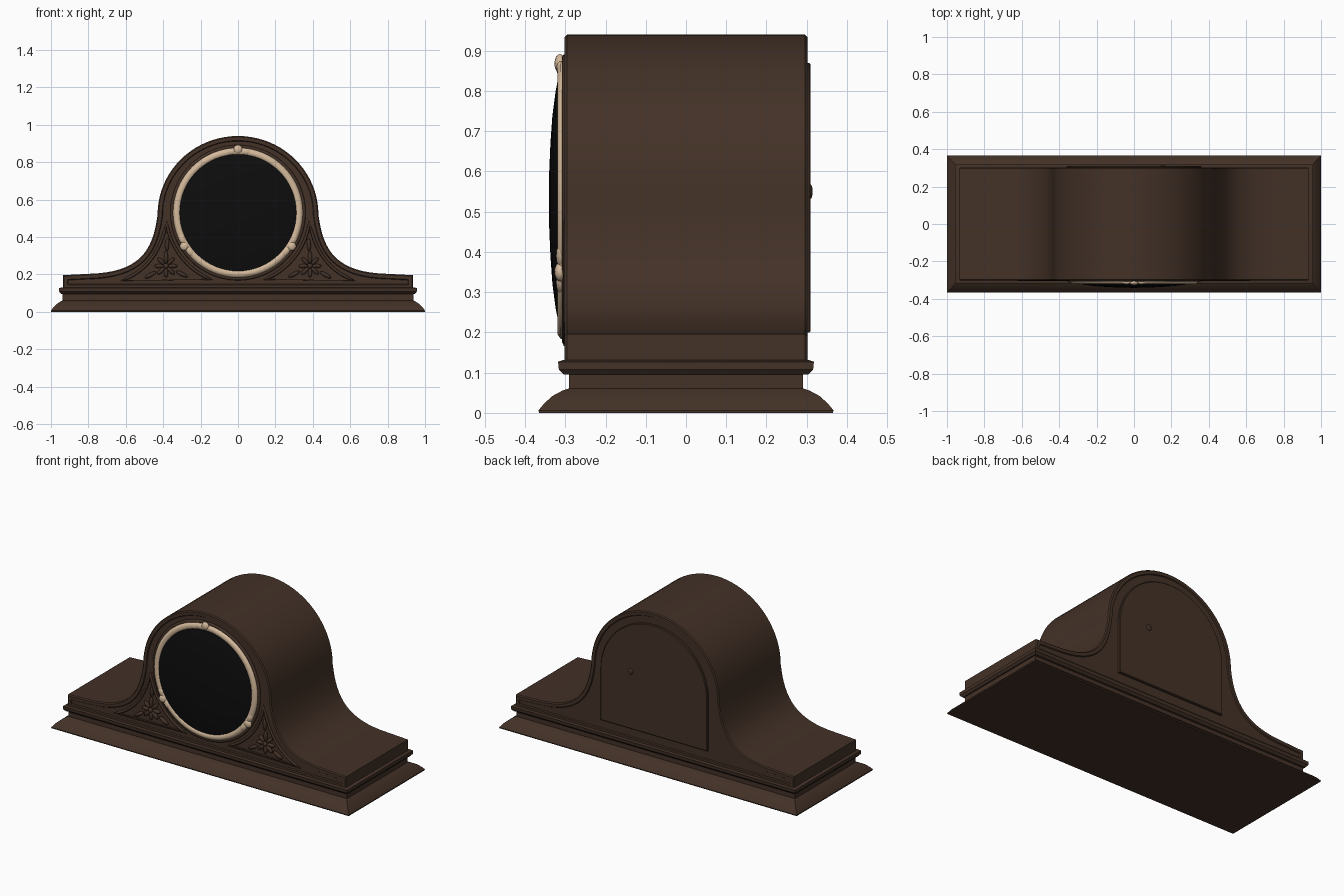
import bpy, bmesh, math
from mathutils import Vector

if "Cube" in bpy.data.objects:
    bpy.data.objects.remove(bpy.data.objects["Cube"])


def material(name, rgb):
    m = bpy.data.materials.new(name)
    m.diffuse_color = (*rgb, 1)
    m.use_nodes = True
    m.node_tree.nodes["Principled BSDF"].inputs["Base Color"].default_value = m.diffuse_color
    return m


WOOD = material("dark walnut", (0.056, 0.031, 0.020))
CREAM = material("cream brass", (0.66, 0.49, 0.33))
BLACK = material("black glass", (0.004, 0.004, 0.004))


def finish(bm, name, mat, angle=35):
    bmesh.ops.recalc_face_normals(bm, faces=bm.faces)
    me = bpy.data.meshes.new(name)
    bm.to_mesh(me)
    bm.free()
    ob = bpy.data.objects.new(name, me)
    bpy.context.collection.objects.link(ob)
    me.materials.append(mat)
    smooth(ob, angle)
    return ob


def smooth(ob, angle=35):
    bpy.ops.object.select_all(action='DESELECT')
    ob.select_set(True)
    bpy.context.view_layer.objects.active = ob
    bpy.ops.object.shade_smooth_by_angle(angle=math.radians(angle))


def prism(name, outline, y0, y1, mat, insets=()):
    """Extrude an (x, z) outline along y, then step both end faces inward."""
    bm = bmesh.new()
    front = [bm.verts.new((x, y0, z)) for x, z in outline]
    back = [bm.verts.new((x, y1, z)) for x, z in outline]
    n = len(outline)
    caps = [bm.faces.new(front), bm.faces.new(back)]
    for i in range(n):
        j = (i + 1) % n
        bm.faces.new((front[i], front[j], back[j], back[i]))
    bmesh.ops.recalc_face_normals(bm, faces=bm.faces)
    for cap in caps:
        for thickness, depth in insets:
            bmesh.ops.inset_region(bm, faces=[cap], thickness=thickness,
                                   depth=depth, use_even_offset=True)
    return finish(bm, name, mat)


def loft_rings(name, rings, mat, angle=35):
    """Skin a stack of closed rings and cap both ends."""
    bm = bmesh.new()
    loops = [[bm.verts.new(p) for p in ring] for ring in rings]
    n = len(loops[0])
    for a, b in zip(loops, loops[1:]):
        for i in range(n):
            j = (i + 1) % n
            bm.faces.new((a[i], a[j], b[j], b[i]))
    bm.faces.new(loops[0])
    bm.faces.new(loops[-1])
    return finish(bm, name, mat, angle)


def torus(name, major, minor, squash, y, mat):
    rings = []
    bm = bmesh.new()
    for i in range(64):
        a = math.tau * i / 64
        ring = []
        for k in range(10):
            b = math.tau * k / 10
            r = major + minor * math.cos(b)
            ring.append(bm.verts.new((r * math.cos(a), y + minor * squash * math.sin(b),
                                      DIAL_Z + r * math.sin(a))))
        rings.append(ring)
    for i in range(64):
        a, b = rings[i], rings[(i + 1) % 64]
        for k in range(10):
            m = (k + 1) % 10
            bm.faces.new((a[k], a[m], b[m], b[k]))
    return finish(bm, name, mat, 60)


def bead(name, x, y, z, size, mat, turn=0.0):
    """Ellipsoid with half sizes (along, depth, across), turned in the front plane."""
    bm = bmesh.new()
    bmesh.ops.create_uvsphere(bm, u_segments=12, v_segments=8, radius=1)
    c, s = math.cos(turn), math.sin(turn)
    for v in bm.verts:
        a, d, w = v.co.x * size[0], v.co.y * size[1], v.co.z * size[2]
        v.co = Vector((x + a * c - w * s, y + d, z + a * s + w * c))
    return finish(bm, name, mat, 80)


def bezier(p, steps):
    pts = []
    for i in range(steps + 1):
        t = i / steps
        w = ((1 - t) ** 3, 3 * t * (1 - t) ** 2, 3 * t * t * (1 - t), t ** 3)
        pts.append(tuple(sum(w[k] * p[k][c] for k in range(4)) for c in (0, 1)))
    return pts


def arc(cx, cz, rx, rz, a0, a1, steps):
    angles = [math.radians(a0 + (a1 - a0) * i / steps) for i in range(steps + 1)]
    return [(cx + rx * math.cos(a), cz + rz * math.sin(a)) for a in angles]


DIAL_Z = 0.53

# Moulded plinth: half width, half depth, height
steps = [(1.0, 0.365, 0), (1.0, 0.367, 0.006), (0.987, 0.352, 0.024),
         (0.968, 0.332, 0.042), (0.95, 0.308, 0.055), (0.938, 0.291, 0.061),
         (0.938, 0.291, 0.095), (0.945, 0.303, 0.095), (0.956, 0.316, 0.108),
         (0.956, 0.318, 0.127), (0.942, 0.306, 0.131)]
loft_rings("plinth", [[(sx * w, sy * d, z) for sx, sy in
                       ((-1, -1), (1, -1), (1, 1), (-1, 1))] for w, d, z in steps], WOOD, 30)

# Humped case with chamfered rim and a groove around both faces
half = arc(0, 0.52, 0.43, 0.42, 90, 0, 20)
half += bezier([(0.43, 0.52), (0.455, 0.32), (0.53, 0.21), (0.80, 0.203)], 16)[1:]
half += [(0.936, 0.196), (0.936, 0.12)]
outline = half + [(-x, z) for x, z in reversed(half[1:])]
case = prism("case", outline, -0.296, 0.296, WOOD,
             [(0.006, 0.006), (0.018, 0.0), (0.004, -0.006)])

# Three-cornered carved panels beside the dial
panel = arc(0, DIAL_Z, 0.385, 0.385, -8, -68, 12)
panel += bezier([(0.62, 0.167), (0.50, 0.215), (0.42, 0.30), (0.381, 0.476)], 10)[:-1]
for s, side in ((1, "right"), (-1, "left")):
    shape = [(s * x, z) for x, z in panel]
    cutter = prism("panel_cutter", shape, -0.4, -0.278, WOOD)
    cut = case.modifiers.new("panel", 'BOOLEAN')
    cut.operation = 'DIFFERENCE'
    cut.solver = 'EXACT'
    cut.object = cutter
    bpy.context.view_layer.objects.active = case
    bpy.ops.object.modifier_apply(modifier=cut.name)
    bpy.data.objects.remove(cutter)

    # Raised bead around the panel
    cu = bpy.data.curves.new(side + "_panel_bead", 'CURVE')
    cu.dimensions = '3D'
    cu.bevel_depth = 0.008
    cu.bevel_resolution = 2
    sp = cu.splines.new('POLY')
    sp.points.add(len(shape) - 1)
    for p, (x, z) in zip(sp.points, shape):
        p.co = (x, -0.297, z, 1)
    sp.use_cyclic_u = True
    cu.materials.append(WOOD)
    bpy.context.collection.objects.link(bpy.data.objects.new(side + "_panel_bead", cu))

    # Carved flower: heart, petals and leaves reaching into the corners
    fx, fz = 0.385, 0.245
    bead(side + "_flower_heart", s * fx, -0.288, fz, (0.014, 0.014, 0.014), WOOD)
    for deg, reach, length in ((90, 0.045, 0.034), (45, 0.036, 0.026), (135, 0.036, 0.026),
                               (0, 0.036, 0.026), (180, 0.036, 0.026), (225, 0.036, 0.028),
                               (270, 0.036, 0.026), (315, 0.036, 0.028),
                               (93, 0.115, 0.035), (-30, 0.095, 0.034), (207, 0.095, 0.034)):
        a = math.radians(deg)
        bead(side + "_flower_petal", s * (fx + reach * math.cos(a)), -0.284,
             fz + reach * math.sin(a), (length, 0.012, 0.011), WOOD, s * a)
smooth(case, 30)

# Dial surround, bezel and domed glass
torus("dial_surround", 0.352, 0.010, 0.8, -0.300, WOOD)
torus("bezel", 0.327, 0.022, 0.9, -0.301, CREAM)
dome = [(0.312, -0.295), (0.312, -0.316), (0.27, -0.324), (0.21, -0.332),
        (0.14, -0.337), (0.07, -0.340), (0.01, -0.341)]
loft_rings("dial_glass", [[(x, y, z) for x, z in arc(0, DIAL_Z, r, r, 0, 354.375, 63)]
                          for r, y in dome], BLACK)

# Three bezel ornaments, each a knob with a leaf on both sides
for deg in (90, 212, 328):
    a = math.radians(deg)
    bead("bezel_knob", 0.338 * math.cos(a), -0.313, DIAL_Z + 0.338 * math.sin(a),
         (0.024, 0.014, 0.024), CREAM)
    for d in (-0.12, 0.12):
        bead("bezel_leaf", 0.329 * math.cos(a + d), -0.311, DIAL_Z + 0.329 * math.sin(a + d),
             (0.032, 0.012, 0.018), CREAM, a + d + math.pi / 2)

# Arched back door with its knob
door = [(-0.36, 0.2), (0.36, 0.2)] + arc(0, 0.51, 0.36, 0.36, 0, 180, 32)
prism("back_door", door, 0.28, 0.306, WOOD, [(0.004, 0.004)])
bead("back_door_knob", 0.155, 0.309, 0.55, (0.018, 0.006, 0.018), WOOD)
